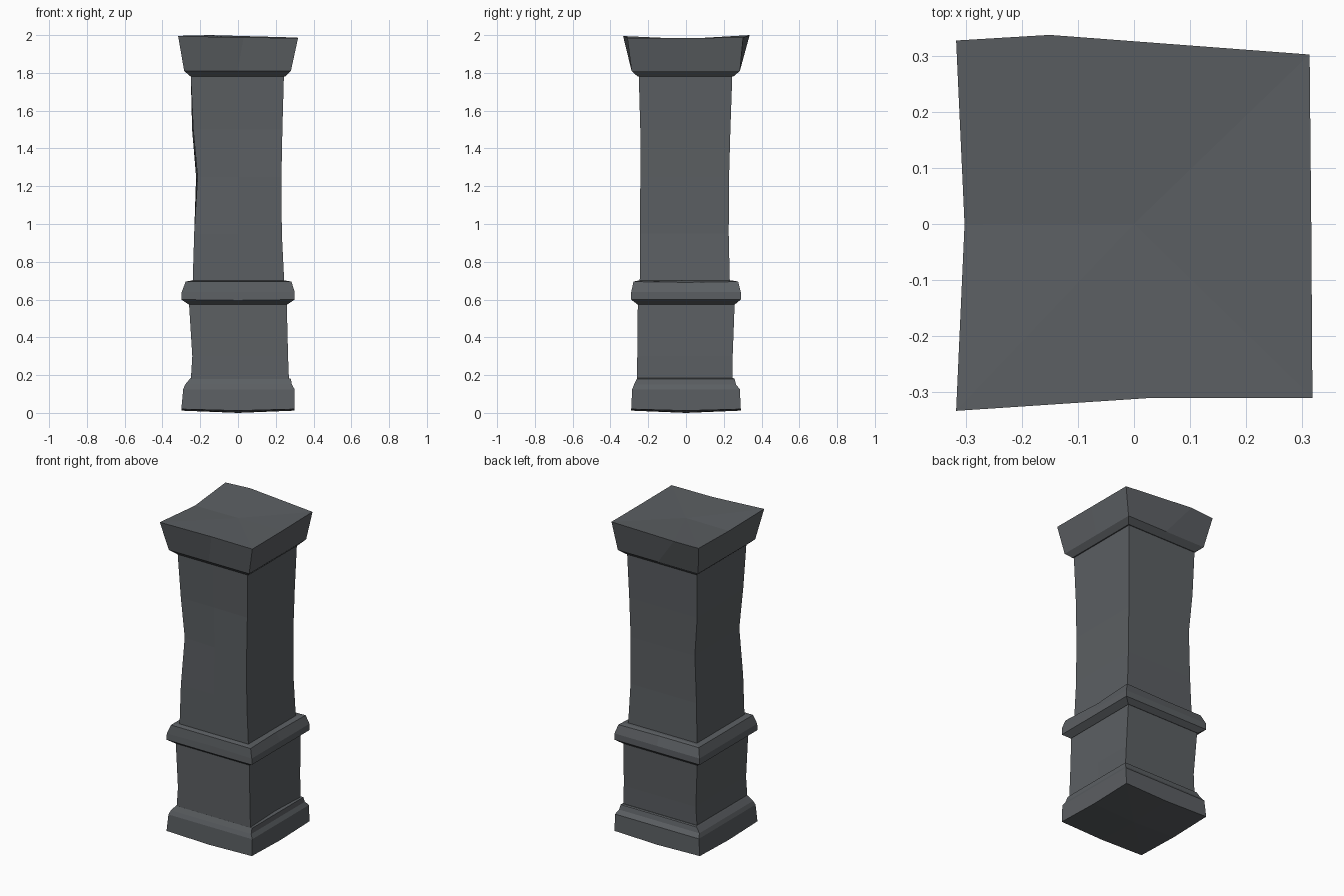
import bpy, bmesh

stone = bpy.data.materials.new("dark slate stone")
stone.diffuse_color = (0.105, 0.114, 0.123, 1)


def loft(name, levels, dents=(), bottom_z=None, top_z=None):
    """Eight-point square rings (z, x0, x1, y0, y1) joined upwards.
    Points run counter-clockwise from the front left corner;
    dents (level, point, dx, dy, dz) give the worn, uneven edges."""
    bm = bmesh.new()
    rings = []
    for z, x0, x1, y0, y1 in levels:
        xm, ym = (x0 + x1) / 2, (y0 + y1) / 2
        outline = [(x0, y0), (xm, y0), (x1, y0), (x1, ym),
                   (x1, y1), (xm, y1), (x0, y1), (x0, ym)]
        rings.append([bm.verts.new((x, y, z)) for x, y in outline])
    for level, point, dx, dy, dz in dents:
        co = rings[level][point].co
        co.x += dx
        co.y += dy
        co.z += dz
    for a, b in zip(rings, rings[1:]):
        for i in range(8):
            j = (i + 1) % 8
            bm.faces.new((a[i], a[j], b[j], b[i]))
    # Ends are fans round a centre point, so they can bulge or sink
    for ring, z, default in ((rings[0], bottom_z, levels[0][0]),
                             (rings[-1], top_z, levels[-1][0])):
        centre = bm.verts.new((0, 0, default if z is None else z))
        for i in range(8):
            bm.faces.new((ring[i], ring[(i + 1) % 8], centre))
    bmesh.ops.recalc_face_normals(bm, faces=bm.faces)
    mesh = bpy.data.meshes.new(name)
    bm.to_mesh(mesh)
    bm.free()
    mesh.materials.append(stone)
    obj = bpy.data.objects.new(name, mesh)
    bpy.context.collection.objects.link(obj)
    return obj


# Flared foot with a small stepped moulding and slightly domed underside
loft("base", [
    (0.02, -0.30, 0.30, -0.29, 0.29),
    (0.125, -0.29, 0.30, -0.285, 0.285),
    (0.15, -0.28, 0.285, -0.275, 0.265),
    (0.18, -0.255, 0.28, -0.26, 0.257),
    (0.185, -0.25, 0.265, -0.255, 0.25),
], dents=[(0, 1, 0, 0, -0.008), (0, 3, 0, 0, -0.008),
          (0, 5, 0, 0, -0.008), (0, 7, 0, 0, -0.008)], bottom_z=0.0)

# Pedestal block
loft("lower_shaft", [
    (0.17, -0.25, 0.27, -0.26, 0.245),
    (0.30, -0.242, 0.265, -0.258, 0.247),
    (0.59, -0.26, 0.258, -0.255, 0.258),
], dents=[(1, 7, 0.005, 0, 0), (0, 3, -0.01, 0, 0)])

# Moulded collar
loft("middle_band", [
    (0.575, -0.262, 0.262, -0.258, 0.26),
    (0.60, -0.30, 0.30, -0.29, 0.29),
    (0.64, -0.298, 0.30, -0.29, 0.29),
    (0.695, -0.277, 0.283, -0.278, 0.268),
    (0.70, -0.25, 0.255, -0.255, 0.25),
], dents=[(2, 1, 0, 0.01, 0), (1, 1, 0, 0.005, -0.004),
          (3, 3, -0.012, 0, -0.004), (3, 4, 0, 0.008, 0)])

# Tall worn column, most eroded along its front left edge
loft("upper_shaft", [
    (0.69, -0.24, 0.245, -0.245, 0.232),
    (0.95, -0.232, 0.232, -0.243, 0.226),
    (1.25, -0.222, 0.23, -0.242, 0.228),
    (1.50, -0.243, 0.235, -0.242, 0.235),
    (1.785, -0.25, 0.243, -0.25, 0.245),
], dents=[(2, 0, 0.008, 0.012, 0), (3, 0, 0.006, 0.006, 0),
          (2, 7, 0.004, 0, 0), (3, 1, 0, 0.005, 0)])

# Flared capital with an uneven, shallowly sunken top
loft("cap", [
    (1.78, -0.25, 0.25, -0.255, 0.25),
    (1.81, -0.285, 0.28, -0.288, 0.285),
    (1.99, -0.317, 0.316, -0.33, 0.315),
], dents=[(2, 0, 0, -0.003, 0.005), (2, 1, 0.03, 0.02, -0.003),
          (2, 2, 0.002, 0.02, -0.005), (2, 3, 0, 0, -0.005),
          (2, 4, -0.003, -0.013, -0.003), (2, 5, -0.15, 0.022, 0.01),
          (2, 6, 0, 0.012, 0.006), (2, 7, 0.015, 0.007, -0.012)],
    top_z=1.98)
